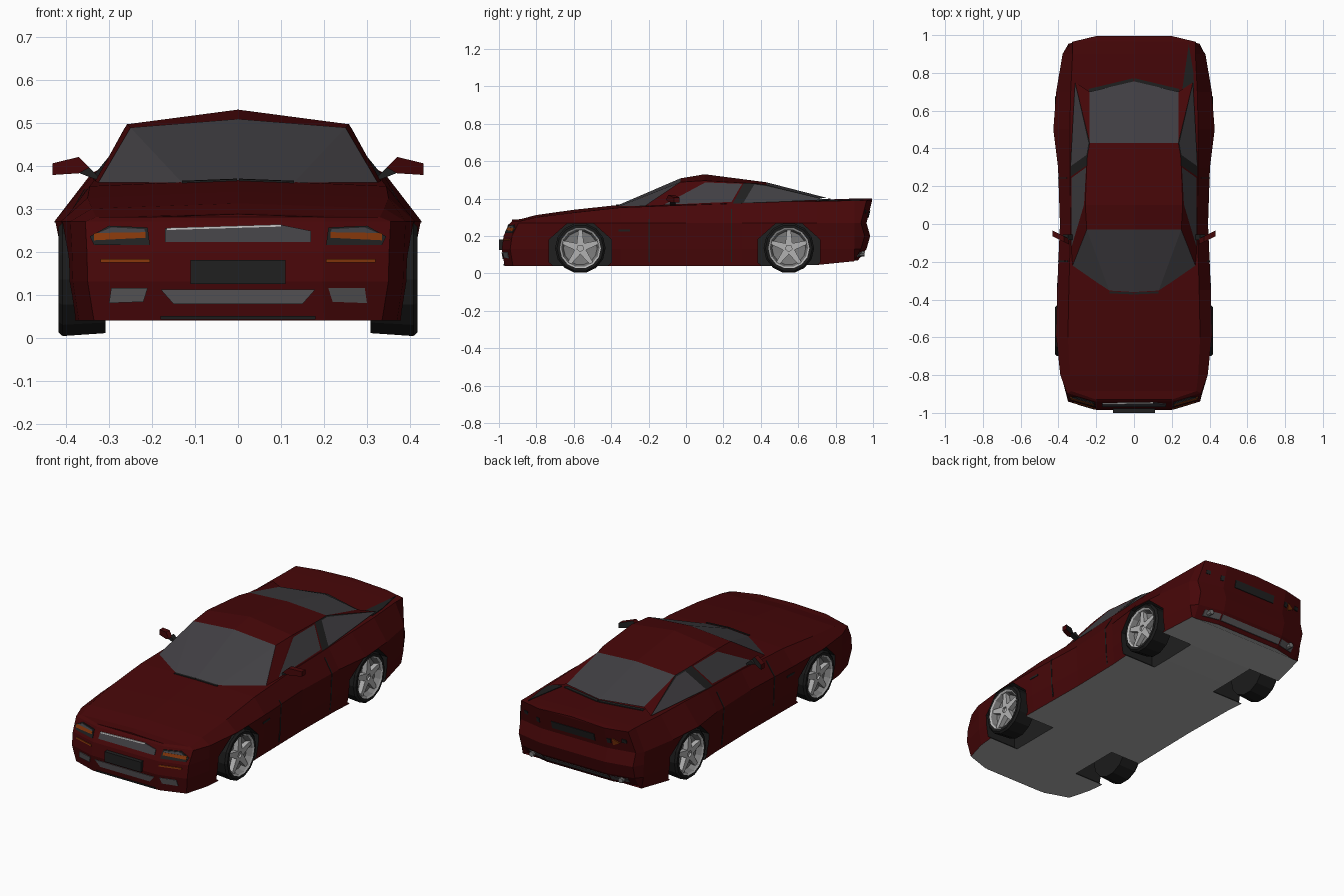
import bpy, bmesh, math
from mathutils import Vector
from mathutils.bvhtree import BVHTree

if "Cube" in bpy.data.objects:
    bpy.data.objects.remove(bpy.data.objects["Cube"], do_unlink=True)


def material(name, *rgb):
    m = bpy.data.materials.new(name)
    m.use_nodes = True
    color = (*rgb, 1)
    m.diffuse_color = color
    node = next(n for n in m.node_tree.nodes if n.type == 'BSDF_PRINCIPLED')
    node.inputs["Base Color"].default_value = color
    return m


RED = material("body_red", .062, .002, .0025)
GLASS = material("smoked_glass", .053, .05, .056)
TRIM = material("dark_trim", .014, .014, .014)
RUBBER = material("tyre_rubber", .011, .011, .011)
UNDER = material("underside_grey", .42, .42, .42)
INTAKE = material("intake_grey", .1, .095, .1)
RIM = material("rim_grey", .2, .2, .2)
SILVER = material("silver", .45, .45, .45)
ORANGE = material("indicator_orange", .22, .035, .003)


def build(name, verts, faces, mats, indices=None, closed=True):
    """Make an object from points and faces, with outward normals if closed."""
    mesh = bpy.data.meshes.new(name)
    mesh.from_pydata(verts, [], faces)
    for m in mats:
        mesh.materials.append(m)
    if indices:
        mesh.polygons.foreach_set("material_index", indices)
    if closed:
        bm = bmesh.new()
        bm.from_mesh(mesh)
        bmesh.ops.recalc_face_normals(bm, faces=bm.faces)
        bm.to_mesh(mesh)
        bm.free()
    obj = bpy.data.objects.new(name, mesh)
    bpy.context.collection.objects.link(obj)
    return obj


def bridge(rings, n):
    """Quads joining successive closed rings of n points."""
    return [(r * n + i, r * n + (i + 1) % n, (r + 1) * n + (i + 1) % n, (r + 1) * n + i)
            for r in range(rings - 1) for i in range(n)]


def prism(points):
    """Join a near and a far copy of a polygon into a closed solid."""
    near, far = points
    n = len(near)
    return list(near) + list(far), bridge(2, n) + [tuple(range(n)), tuple(range(n, 2 * n))]


# Lower body: sections from nose to tail
FLAT = (0,) * 6
NOSE = (.015, 0, .01, .045, .055, .055)
REAR = (-.075, -.03, -.01, -.03, 0, 0)
# y, sill width, belt width, shoulder width, sill z, shoulder z, centre z, end shape
SECTIONS = [
    (-.985, .2, .2, .2, .04, .28, .287, NOSE),
    (-.94, .335, .355, .33, .04, .28, .29, NOSE),
    (-.8, .37, .39, .34, .04, .3, .312, FLAT),
    (-.6, .39, .412, .35, .04, .325, .34, FLAT),
    (-.35, .385, .407, .345, .04, .352, .367, FLAT),
    (0, .38, .392, .335, .04, .365, .38, FLAT),
    (.3, .385, .402, .34, .04, .375, .38, FLAT),
    (.5, .4, .427, .34, .04, .383, .386, FLAT),
    (.7, .395, .412, .335, .045, .385, .393, FLAT),
    (.9, .36, .378, .325, .065, .39, .4, FLAT),
    (.965, .335, .35, .325, .07, .39, .4, REAR),
    (.995, .2, .2, .2, .07, .39, .4, REAR),
]
verts = []
for y, sill, belt, shoulder, z0, z1, zc, shape in SECTIONS:
    half = [(sill, z0), (belt * .985, .13), (belt * .99, .2), (belt, .27), (shoulder, z1)]
    side = [(x, y + d, z) for (x, z), d in zip(half, shape)]
    verts += side + [(0, y + shape[5], zc)] + [(-x, b, z) for x, b, z in reversed(side)]
N = 11
faces = bridge(len(SECTIONS), N)
for base in (0, (len(SECTIONS) - 1) * N):
    faces += [tuple(base + k for k in (i, i + 1, N - 2 - i, N - 1 - i)) for i in range(4)]
    faces.append((base + 4, base + 5, base + 6))
body = build("body", verts, faces, [RED, UNDER, TRIM])
for p in body.data.polygons:
    p.material_index = 1 if p.normal.z < -.7 else 0
hull = BVHTree.FromPolygons([v.co for v in body.data.vertices],
                            [tuple(p.vertices) for p in body.data.polygons])

# Wheel wells, cut with eight-sided prisms
WHEELS = [("front", -.565), ("rear", .55)]
verts, faces = [], []
for s in (1, -1):
    for _, wy in WHEELS:
        ring = [(wy + .18 * math.cos(a), .12 + .16 * math.sin(a))
                for a in (math.pi * (k + .5) / 4 for k in range(8))]
        v, f = prism([[(s * x, y, z) for y, z in ring] for x in (.2, .6)])
        faces += [tuple(i + len(verts) for i in face) for face in f]
        verts += v
cutter = build("well_cutter", verts, faces, [RED, UNDER, TRIM], [2] * len(faces))
cutter.hide_render = True
cut = body.modifiers.new("wheel_wells", 'BOOLEAN')
cut.operation, cut.solver, cut.object = 'DIFFERENCE', 'EXACT', cutter
graph = bpy.context.evaluated_depsgraph_get()
mesh = bpy.data.meshes.new_from_object(body.evaluated_get(graph))
body.modifiers.clear()
body.data = mesh
bpy.data.objects.remove(cutter, do_unlink=True)

# Cabin: half shell with inset windows, mirrored
P = dict(
    base=(0, -.36, .366), base_side=(.13, -.355, .36), corner=(.325, -.22, .36),
    top=(0, -.03, .508), top_side=(.25, -.03, .488), peak=(0, .1, .53),
    peak_side=(.258, .1, .496), post=(.25, .31, .484), post_back=(.247, .36, .481),
    roof_end_side=(.235, .43, .473), roof_end=(0, .43, .487),
    glass_end_side=(.235, .7, .402), glass_end=(0, .755, .403), belt_front=(.332, -.13, .364),
    tail=(.312, .75, .393), belt=(.337, .25, .374), belt_back=(.337, .3, .375))
PANELS = [
    ("base base_side top_side top", GLASS, 0), ("base_side corner top_side", GLASS, 0),
    ("top top_side peak_side peak", RED, 0),
    ("peak peak_side post post_back roof_end_side roof_end", RED, 0),
    ("roof_end roof_end_side glass_end_side glass_end", GLASS, 0),
    ("corner belt_front peak_side top_side", RED, 0),
    ("belt_front belt post peak_side", GLASS, .012),
    ("belt belt_back post_back post", TRIM, 0),
    ("belt_back tail roof_end_side post_back", GLASS, .009),
    ("tail glass_end_side roof_end_side", RED, 0)]
cabin_mats = [RED, GLASS, TRIM]
bm = bmesh.new()
points = {k: bm.verts.new(c) for k, c in P.items()}
for names, mat, frame in PANELS:
    f = bm.faces.new([points[k] for k in names.split()])
    f.normal_update()
    if f.normal.dot(f.calc_center_median() - Vector((0, .2, .2))) < 0:
        f.normal_flip()
    if frame:
        rim = bmesh.ops.inset_individual(bm, faces=[f], thickness=frame, depth=0)
        for r in rim["faces"]:
            r.material_index = 2 if frame < .01 else 0
    f.material_index = cabin_mats.index(mat)
cabin = build("cabin", [], [], cabin_mats, closed=False)
bm.to_mesh(cabin.data)
bm.free()
cabin.modifiers.new("mirror", 'MIRROR')


# Thin plates laid on the body along an axis; points use the other two coordinates
def plate(name, pts, axis, sign, mat, lift=.004):
    k = 'xyz'.index(axis)
    way = Vector([-sign if i == k else 0 for i in range(3)])
    out = []
    for p in pts:
        start = list(p)
        start.insert(k, 2 * sign)
        out.append(hull.ray_cast(Vector(start), way)[0])
    v, f = prism([[p - way * lift for p in out], [p + way * .002 for p in out]])
    build(name, v, f, [mat])


def pair(name, pts, axis, sign, mat, lift=.004):
    for label, s in (("left", 1), ("right", -1)):
        plate(f"{label}_{name}", [(s * a, b) for a, b in pts], axis, sign, mat, lift)


def rect(a, b, z0, z1):
    return [(a, z0), (b, z0), (b, z1), (a, z1)]


# Front details
plate("grille", [(-.17, .222), (.17, .222), (.17, .248), (.1, .262), (-.17, .254)], 'y', -1, GLASS)
plate("grille_edge", [(-.165, .25), (.1, .258), (.1, .263), (-.165, .255)], 'y', -1, SILVER, .006)
plate("lower_intake", [(-.15, .078), (.15, .078), (.18, .112), (-.18, .112)], 'y', -1, INTAKE)
plate("chin_line", rect(-.18, .18, .042, .05), 'y', -1, TRIM)
pair("headlight", [(.205, .215), (.335, .215), (.345, .235), (.3, .26), (.21, .256)], 'y', -1, TRIM)
pair("headlight_lens", [(.215, .245), (.325, .243), (.295, .256), (.218, .252)], 'y', -1, GLASS, .006)
pair("headlight_indicator", [(.215, .232), (.335, .226), (.335, .243), (.215, .245)], 'y', -1, ORANGE, .007)
pair("bumper_indicator", rect(.205, .32, .175, .183), 'y', -1, ORANGE)
pair("fog_lamp", [(.22, .083), (.3, .08), (.295, .115), (.21, .115)], 'y', -1, INTAKE)
v, f = prism([[(x, y, z) for x, z in rect(-.11, .11, .125, .18)] for y in (-1, -.975)])
build("front_number_plate", v, f, [TRIM])

# Gaps around the windscreen and rear glass, and the open deck seam
pair("cowl_gap", [(.002, -.362), (.13, -.357), (.13, -.367), (.002, -.373)], 'z', 1, TRIM)
pair("rear_glass_gap", [(.002, .75), (.235, .695), (.24, .715), (.002, .772)], 'z', 1, TRIM)
plate("left_deck_seam", [(.255, .71), (.318, .71), (.315, .8), (.29, .95)], 'z', 1, TRIM)

# Rear details
plate("rear_number_plate", rect(-.13, .13, .295, .335), 'y', 1, TRIM)
pair("tail_slot", rect(.205, .225, .305, .33), 'y', 1, TRIM)
pair("outer_tail_slot", rect(.285, .31, .32, .34), 'y', 1, TRIM)
plate("right_rear_indicator", [(-.235, .295), (-.275, .315), (-.235, .335)], 'y', 1, ORANGE)
plate("rear_bumper_strip", rect(-.195, .195, .088, .115), 'y', 1, INTAKE)
pair("rear_bumper_end", rect(.205, .3, .088, .115), 'y', 1, INTAKE)

# Door gaps and fender strips
ROWS = (.06, .13, .2, .27, .345)
for label, s in (("left", 1), ("right", -1)):
    for door, y in (("front", -.2), ("back", .24)):
        for k, (a, b) in enumerate(zip(ROWS, ROWS[1:])):
            plate(f"{label}_door_{door}_gap_{k}", rect(y, y + .006, a, b), 'x', s, TRIM, .002)
    plate(f"{label}_fender_strip", rect(-.36, -.3, .225, .235), 'x', s, TRIM, .003)

    # Mirrors: painted housing with a dark back
    head = [(.345, .395), (.37, .42), (.432, .405), (.432, .378), (.37, .382)]
    v, f = prism([[(s * x, y + .5 * (x - .39), z) for x, z in head] for y in (-.085, -.055)])
    build(f"{label}_mirror_head", v, f, [RED, TRIM], [0] * 6 + [1])
    arm = [(.31, .36), (.345, .373), (.375, .385), (.35, .4)]
    v, f = prism([[(s * x, y, z) for x, z in arm] for y in (-.085, -.055)])
    build(f"{label}_mirror_arm", v, f, [TRIM])

    # Exhaust tips
    ring = [(s * .27 + .014 * math.cos(k * math.pi / 4), .105 + .014 * math.sin(k * math.pi / 4))
            for k in range(8)]
    v, f = prism([[(x, y, z) for x, z in ring] for y in (.9, .955)])
    build(f"{label}_exhaust", v, f, [RIM])

# Wheels: lathed tyre and dish with five spokes
PROFILE = [(-.055, .09), (-.055, .128), (.045, .135), (.055, .125), (.055, .11),
           (.05, .102), (.022, .09), (.016, .03), (.035, .022)]
SEG = 14
for label, s in (("left", 1), ("right", -1)):
    for end, wy in WHEELS:
        def spot(dx, u, w, a):
            c, n = math.cos(a), math.sin(a)
            return (s * (.363 + dx), wy + u * c - w * n, .135 + u * n + w * c)
        verts = [spot(dx, r, 0, 2 * math.pi * k / SEG) for dx, r in PROFILE for k in range(SEG)]
        faces = bridge(len(PROFILE), SEG)
        slots = [0 if i < 4 * SEG else 2 if i < 5 * SEG else 1 for i in range(len(faces))]
        last = (len(PROFILE) - 1) * SEG
        faces += [tuple(range(SEG)), tuple(range(last, last + SEG))]
        slots += [0, 2]
        for k in range(5):
            a = math.pi * (.5 + .4 * k)
            outline = [(.015, -.02), (.1, -.01), (.1, .01), (.015, .02)]
            v, f = prism([[spot(dx, u, w, a) for u, w in outline] for dx in (.015, .045)])
            faces += [tuple(i + len(verts) for i in face) for face in f]
            slots += [2] * len(f)
            verts += v
        build(f"{label}_{end}_wheel", verts, faces, [RUBBER, RIM, SILVER], slots)
